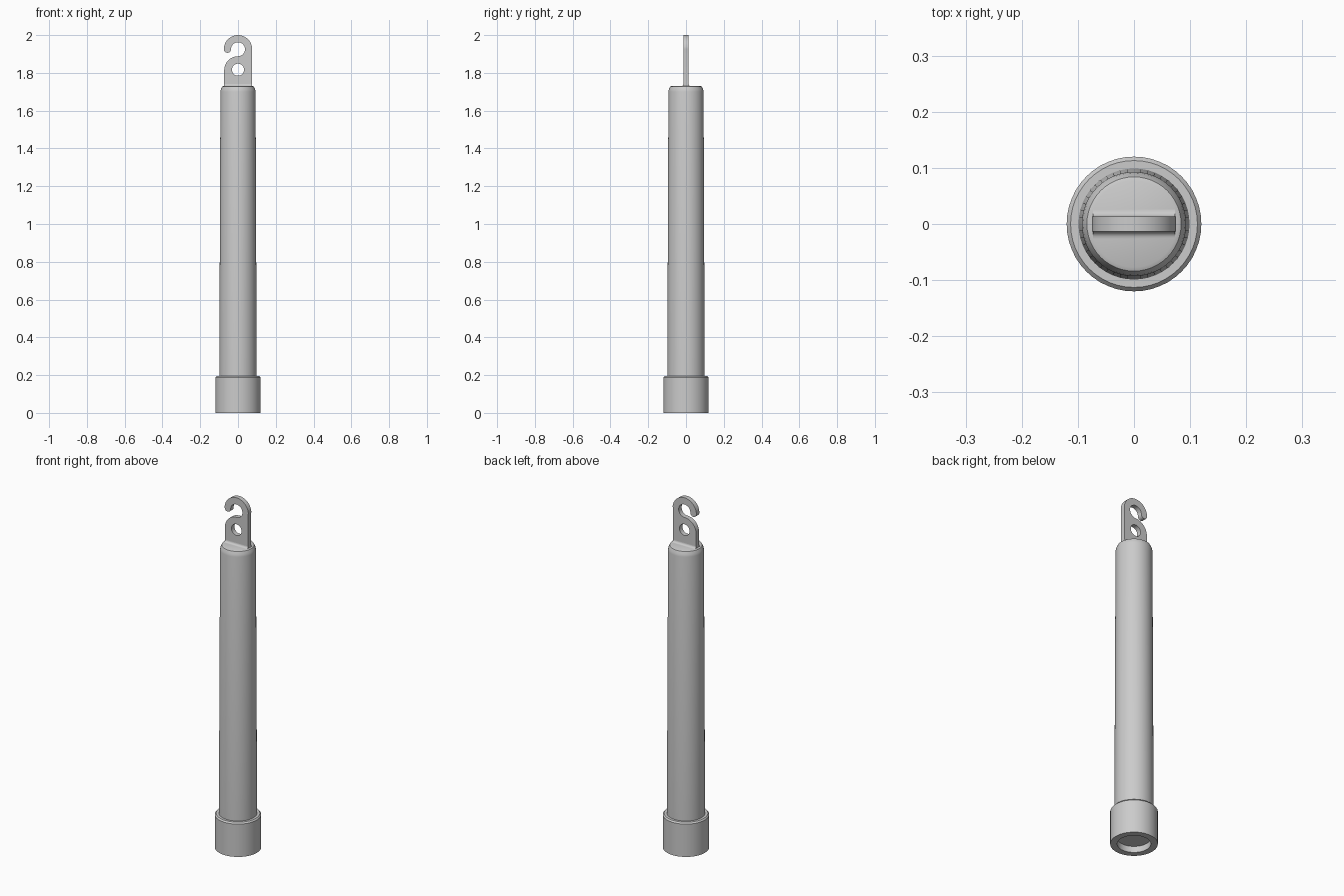
import bpy, bmesh, math

if "Cube" in bpy.data.objects:
    bpy.data.objects.remove(bpy.data.objects["Cube"])


def finish(name, mesh):
    obj = bpy.data.objects.new(name, mesh)
    bpy.context.collection.objects.link(obj)
    bpy.ops.object.select_all(action='DESELECT')
    obj.select_set(True)
    bpy.context.view_layer.objects.active = obj
    bpy.ops.object.shade_smooth_by_angle(angle=math.radians(30))
    return obj


def lathe(name, profile, n=48):
    """Revolve (radius, z) points about z, from bottom centre to top centre."""
    bm = bmesh.new()
    rings = [[bm.verts.new((r * math.cos(2 * math.pi * i / n),
                            r * math.sin(2 * math.pi * i / n), z))
              for i in range(n)] for r, z in profile]
    for a, b in zip(rings, rings[1:]):
        for i in range(n):
            j = (i + 1) % n
            bm.faces.new((a[i], a[j], b[j], b[i]))
    bm.faces.new(rings[0][::-1])
    bm.faces.new(rings[-1])
    bmesh.ops.recalc_face_normals(bm, faces=bm.faces[:])
    mesh = bpy.data.meshes.new(name)
    bm.to_mesh(mesh)
    bm.free()
    return finish(name, mesh)


def arc(cx, cz, r, a0, a1, n):
    steps = [math.radians(a0 + (a1 - a0) * i / n) for i in range(n + 1)]
    return [(cx + r * math.cos(a), cz + r * math.sin(a)) for a in steps]


# End cap with a shallow recess underneath
lathe("end_cap", [(0.085, 0.035), (0.085, 0), (0.12, 0), (0.12, 0.187),
                  (0.113, 0.195), (0.098, 0.195)])

# Slightly tapered tube with a chamfered, rounded shoulder
lathe("tube", [(0.099, 0.15), (0.099, 0.2), (0.093, 1.70), (0.091, 1.712),
               (0.084, 1.727), (0.077, 1.73)])

# Hook plate: eyelet below, open hook above
outline = [(0.074, 1.72), (0.074, 1.925)]
outline += arc(0, 1.925, 0.075, 4, 180, 28)
outline += arc(-0.056, 1.925, 0.019, 190, 350, 8)
outline += arc(0, 1.925, 0.037, 180, -90, 32)
outline += arc(0, 1.815, 0.073, 92, 180, 14)
outline += [(-0.073, 1.72)]

curve = bpy.data.curves.new("hook_outline", 'CURVE')
curve.dimensions = '2D'
curve.fill_mode = 'BOTH'
curve.extrude = 0.0135
for pts in (outline, arc(0, 1.817, 0.032, 0, 352.5, 47)):
    spline = curve.splines.new('POLY')
    spline.points.add(len(pts) - 1)
    for p, (x, z) in zip(spline.points, pts):
        p.co = (x, z, 0, 1)
    spline.use_cyclic_u = True
helper = bpy.data.objects.new("hook_outline", curve)
bpy.context.collection.objects.link(helper)
deps = bpy.context.evaluated_depsgraph_get()
mesh = bpy.data.meshes.new_from_object(helper.evaluated_get(deps))
bpy.data.objects.remove(helper)
bm = bmesh.new()
bm.from_mesh(mesh)
for v in bm.verts:
    v.co = (v.co.x, -v.co.z, v.co.y)
bmesh.ops.remove_doubles(bm, verts=bm.verts[:], dist=1e-5)
bmesh.ops.recalc_face_normals(bm, faces=bm.faces[:])
bm.to_mesh(mesh)
bm.free()
finish("hook", mesh)

# Small fillet where the plate meets the tube top
side = arc(0.0255, 1.742, 0.012, 270, 180, 6)
section = [(0.0255, 1.725)] + side
section += [(-y, z) for y, z in reversed(section)]
bm = bmesh.new()
ends = [[bm.verts.new((x, y, z)) for y, z in section] for x in (-0.073, 0.073)]
for i in range(len(section)):
    j = (i + 1) % len(section)
    bm.faces.new((ends[0][i], ends[0][j], ends[1][j], ends[1][i]))
bm.faces.new(ends[0])
bm.faces.new(ends[1][::-1])
bmesh.ops.recalc_face_normals(bm, faces=bm.faces[:])
mesh = bpy.data.meshes.new("hook_base")
bm.to_mesh(mesh)
bm.free()
finish("hook_base", mesh)
